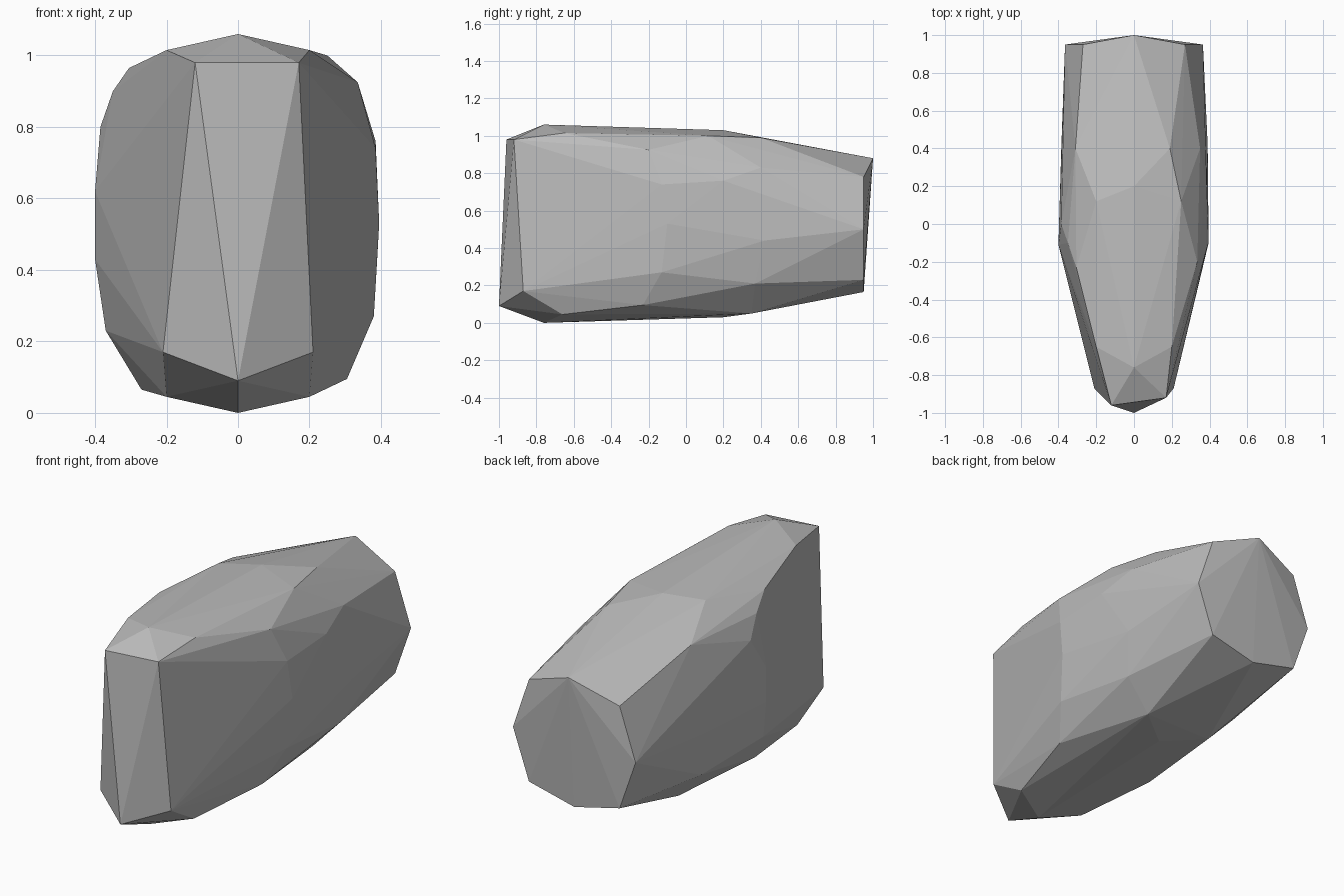
import bpy
import bmesh

# Remove the default object
cube = bpy.data.objects.get("Cube")
if cube:
    bpy.data.objects.remove(cube, do_unlink=True)

# Single stone colour
stone = bpy.data.materials.new("stone_grey")
stone.use_nodes = True
colour = (0.5, 0.5, 0.5, 1)
stone.diffuse_color = colour
stone.node_tree.nodes["Principled BSDF"].inputs["Base Color"].default_value = colour


def mirrored(points):
    """Return the points together with their copies on the other side."""
    return points + [(-x, y, z) for x, y, z in points]


# Corners along the middle ridge: nose, crown, keel and tail
ridge = [
    (0, -1, .09), (0, -.76, 0), (0, -.76, 1.06),
    (0, .2, 1.03), (0, .2, .03), (0, 1, .88), (0, .95, .165),
]

# Corners shared by both flanks: nose, belly, shoulder and tail
flanks = mirrored([
    (.21, -.87, .17), (.2, -.66, .045), (.2, -.65, 1.015),
    (.2, .35, .05), (.35, .37, .21),
    (.27, .95, .78), (.365, .95, .5), (.27, .95, .23),
])

# Chipped corners that differ from side to side
left_chips = [
    (.17, -.92, .98), (.335, -.2, .925), (.385, -.13, .74),
    (.395, -.1, .53), (.38, -.13, .27), (.305, -.23, .095),
    (.25, .12, 1), (.19, .4, .99), (.35, .4, .83),
    (.385, .2, .76), (.39, .42, .44),
]
right_chips = [
    (-.12, -.96, .98), (-.305, -.23, .965), (-.35, -.1, .9),
    (-.385, 0, .8), (-.4, -.11, .62), (-.4, -.11, .43),
    (-.37, -.13, .23), (-.27, -.2, .065), (-.2, .12, 1.015),
    (-.31, .4, .91), (-.385, .4, .45),
]

# Wrap all corners in one faceted shell
bm = bmesh.new()
for corner in ridge + flanks + left_chips + right_chips:
    bm.verts.new(corner)
hull = bmesh.ops.convex_hull(bm, input=bm.verts)
loose = {item for key in ("geom_interior", "geom_unused") for item in hull[key]
         if isinstance(item, bmesh.types.BMVert) and not item.link_faces}
bmesh.ops.delete(bm, geom=list(loose), context="VERTS")
bmesh.ops.recalc_face_normals(bm, faces=bm.faces)
for face in bm.faces:
    face.smooth = False

mesh = bpy.data.meshes.new("rock")
bm.to_mesh(mesh)
bm.free()
mesh.materials.append(stone)
rock = bpy.data.objects.new("rock", mesh)
bpy.context.collection.objects.link(rock)
